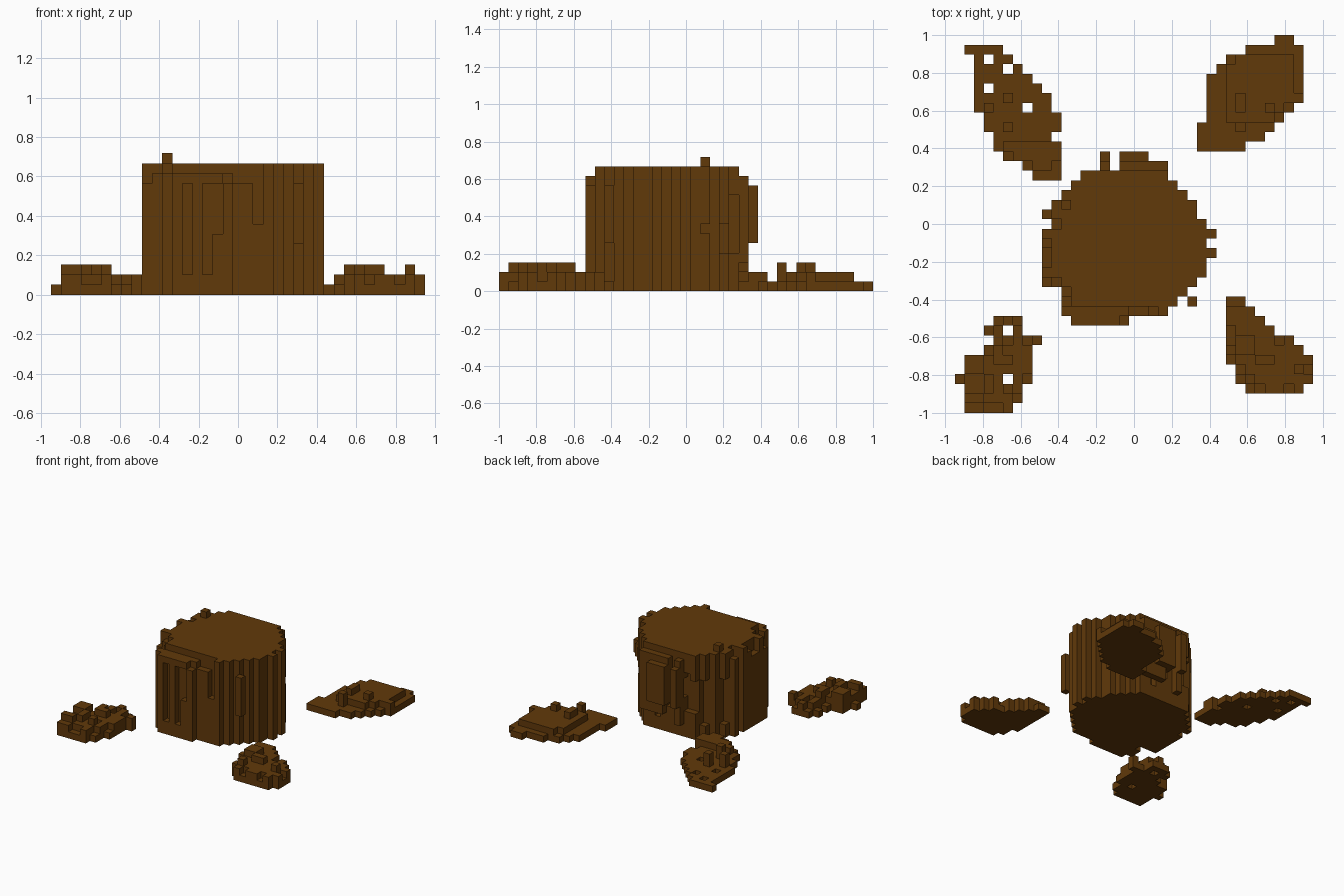
import bpy
import bmesh
import random
from mathutils import Vector

random.seed(4)
cube = bpy.data.objects.get("Cube")
if cube:
    bpy.data.objects.remove(cube, do_unlink=True)

UNIT = 2 / 39            # edge length of one block
COLUMNS, ROWS = 37, 39   # grid extent, rows run from back to front

bark = bpy.data.materials.new("dark brown bark")
bark.use_nodes = True
brown = (0.12, 0.041, 0.003, 1)
bark.diffuse_color = brown
shader = bark.node_tree.nodes["Principled BSDF"]
shader.inputs["Base Color"].default_value = brown
shader.inputs["Roughness"].default_value = 0.9

SIDES = [Vector(d) for d in
         ((1, 0, 0), (-1, 0, 0), (0, 1, 0), (0, -1, 0), (0, 0, 1), (0, 0, -1))]


def footprint(first_row, spans, holes=()):
    """Cells (column, row) from one inclusive column span per row."""
    cells = {(c, first_row + n)
             for n, (a, b) in enumerate(spans) for c in range(a, b + 1)}
    return cells - set(holes)


def neighbours(cell):
    c, r = cell
    return [(c + 1, r), (c - 1, r), (c, r + 1), (c, r - 1)]


def build_blocks(name, blocks):
    """Outer skin of a set of (column, row, layer) blocks."""
    bm = bmesh.new()
    corners = {}

    def corner(p):
        key = tuple(round(v * 2) for v in p)
        if key not in corners:
            corners[key] = bm.verts.new(((p.x - COLUMNS / 2) * UNIT,
                                         (p.y - ROWS / 2) * UNIT, p.z * UNIT))
        return corners[key]

    solid = {(c, ROWS - 1 - r, k) for c, r, k in blocks}
    for block in sorted(solid):
        centre = Vector(block) + Vector((0.5, 0.5, 0.5))
        for n in SIDES:
            if tuple(int(v) for v in Vector(block) + n) in solid:
                continue
            u = Vector((abs(n.y), abs(n.z), abs(n.x))) / 2
            v = n.cross(u)
            mid = centre + n / 2
            bm.faces.new([corner(p) for p in
                          (mid - u - v, mid + u - v, mid + u + v, mid - u + v)])
    mesh = bpy.data.meshes.new(name)
    bm.to_mesh(mesh)
    bm.free()
    mesh.materials.append(bark)
    obj = bpy.data.objects.new(name, mesh)
    bpy.context.collection.objects.link(obj)


# Trunk: a solid core with ragged bark ribs around its rim
trunk = footprint(12, [
    (17, 19), (17, 21), (13, 21), (12, 22), (11, 23), (10, 24), (9, 24),
    (10, 25), (9, 26), (9, 25), (9, 26), (9, 25), (9, 25), (9, 24),
    (11, 23), (11, 22), (11, 21), (12, 17)])
trunk |= {(15, 12), (15, 13), (24, 27)}
HEIGHT = 13


def split_rib(ribs, flakes, top):
    """A rib from the ground and a hanging flake, often with a gap between."""
    rib = random.choice(ribs)
    return set(range(rib)) | set(range(random.choice((rib, *flakes)), top))


def bark_layers(cell):
    """Filled layers of the column standing on a cell."""
    c, r = cell
    rim = any(n not in trunk for n in neighbours(cell))
    low, high = 0, HEIGHT
    if cell == (24, 27) or r == 12:
        low, high = 5, 11
    elif r == 13:
        low, high = random.choice((2, 3, 5)), 12
    elif r == 29 and 12 < c < 17:
        return split_rib((2, 4, 6, 7), (9, 11), 12)
    elif r == 29:
        high = 12 if c == 12 else 11
    elif r == 28:
        high = 12 if c < 18 else random.choice((7, 11, 13))
    elif r == 14 or (rim and r < 18):
        return split_rib((0, 2, 4, 6, 8), (7, 9, 10), HEIGHT)
    elif rim and c < 12:
        low, high = random.choice((0, 0, 1)), random.choice((11, 12, 13))
    return set(range(low, high))


blocks = {(*cell, k) for cell in sorted(trunk) for k in bark_layers(cell)}
blocks.add((11, 17, HEIGHT))        # small knob on the cut top
build_blocks("trunk", blocks)


# Roots: thin slabs with a stepped second layer and scattered knobs
def build_root(name, cells, thickness, bumps, low_cells=()):
    blocks = {(*cell, 0) for cell in cells}
    for cell in sorted(cells):
        inner = all(n in cells for n in neighbours(cell))
        raised = inner or random.random() < thickness
        if raised and cell not in low_cells:
            blocks.add((*cell, 1))
    for c, r, wide, deep in bumps:
        for dc in range(wide):
            for dr in range(deep):
                if (c + dc, r + dr) in cells:
                    blocks |= {(c + dc, r + dr, k) for k in (1, 2)}
    build_blocks(name, blocks)


left_back = footprint(0, [
    (33, 34), (30, 35), (28, 35), (27, 35), (26, 35), (26, 35),
    (26, 35), (26, 34), (26, 33), (25, 32), (25, 31), (25, 29)])
build_root("left_back_root", left_back, 0.3,
           [(29, 6, 1, 2), (32, 7, 1, 1), (29, 9, 1, 1)],
           {cell for cell in left_back
            if cell[0] < 28 or cell[1] < 2 or cell[1] > 8})

right_back = footprint(1, [
    (1, 4), (2, 5), (2, 6), (2, 7), (2, 8), (2, 9), (2, 9),
    (3, 10), (3, 10), (4, 9), (4, 10), (5, 10), (7, 10), (8, 10)],
    [(3, 2), (5, 3), (3, 5), (7, 7)])
build_root("right_back_root", right_back, 0.2,
           [(5, 6, 1, 1), (3, 7, 1, 1), (5, 9, 1, 1)],
           {cell for cell in right_back if cell[1] < 11})

right_front = footprint(29, [
    (4, 6), (3, 6), (4, 8), (3, 7), (1, 7),
    (1, 7), (0, 7), (1, 6), (1, 6), (1, 5)],
    [(5, 30), (5, 35)])
build_root("right_front_root", right_front, 0.6,
           [(1, 33, 2, 2), (4, 32, 1, 2), (3, 35, 1, 2),
            (5, 36, 1, 1), (1, 37, 2, 1), (5, 33, 1, 1)],
           {cell for cell in right_front if cell[0] == 0})

left_front = footprint(27, [
    (28, 29), (28, 30), (28, 31), (28, 32), (28, 34),
    (28, 35), (28, 36), (29, 36), (29, 36), (30, 35)])
build_root("left_front_root", left_front, 0.6,
           [(29, 31, 2, 2), (31, 33, 2, 1), (30, 35, 1, 1), (35, 34, 1, 1)])
